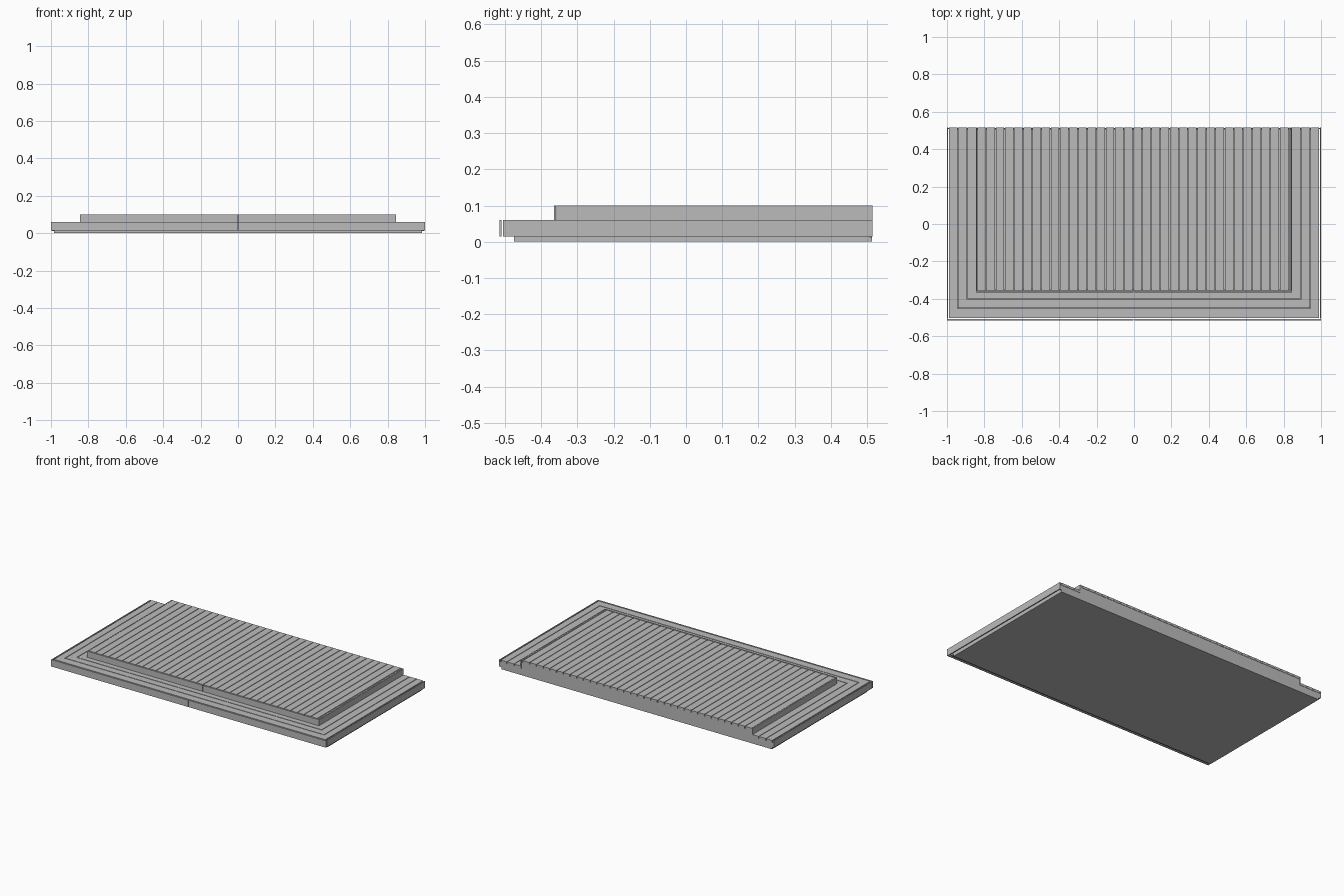
import bpy
import bmesh

old = bpy.data.objects.get("Cube")
if old:
    bpy.data.objects.remove(old, do_unlink=True)

grey = bpy.data.materials.new("deck_grey")
grey.use_nodes = True
GREY = (0.5, 0.5, 0.5, 1)
grey.diffuse_color = GREY
grey.node_tree.nodes["Principled BSDF"].inputs["Base Color"].default_value = GREY


def prism(bm, outline, z0, z1):
    """Extrude a plan outline between two heights."""
    face = bm.faces.new([bm.verts.new((x, y, z0)) for x, y in outline])
    moved = bmesh.ops.extrude_face_region(bm, geom=[face])["geom"]
    verts = [g for g in moved if isinstance(g, bmesh.types.BMVert)]
    bmesh.ops.translate(bm, verts=verts, vec=(0, 0, z1 - z0))


def box(bm, x0, x1, y0, y1, z0, z1):
    prism(bm, [(x0, y0), (x1, y0), (x1, y1), (x0, y1)], z0, z1)


def finish(name, bm):
    bmesh.ops.recalc_face_normals(bm, faces=bm.faces)
    mesh = bpy.data.meshes.new(name)
    bm.to_mesh(mesh)
    bm.free()
    mesh.materials.append(grey)
    bpy.context.collection.objects.link(bpy.data.objects.new(name, mesh))


BACK = 0.515
GAP = 0.004
BOARD = 0.015          # board thickness
LOW, HIGH = 0.06, 0.1  # tops of the two levels

# Base plinth and the two carcass blocks
bm = bmesh.new()
box(bm, -0.985, 0.985, -0.475, BACK - 0.002, 0, 0.015)
finish("base", bm)
bm = bmesh.new()
box(bm, -0.985, 0.985, -0.5, 0.505, 0.015, LOW - BOARD)
finish("lower_frame", bm)
bm = bmesh.new()
box(bm, -0.835, 0.835, -0.352, 0.505, LOW - BOARD, HIGH - BOARD)
finish("upper_frame", bm)

# Lower walkway: three nested mitred boards, open at the back
bm = bmesh.new()
rings = [(0.988, -0.503), (0.941, -0.449), (0.889, -0.4), (0.835, -0.352)]
for (xo, yo), (xi, yi) in zip(rings, rings[1:]):
    xi, yi = xi + GAP, yi - GAP
    for s in (-1, 1):
        prism(bm, [(s * xo, BACK), (s * xo, yo), (s * xi, yi), (s * xi, BACK)],
              LOW - BOARD, LOW)
    prism(bm, [(-xo, yo), (xo, yo), (xi, yi), (-xi, yi)], LOW - BOARD, LOW)
finish("walkway_boards", bm)

# Upper platform boards, the last one cut narrow
bm = bmesh.new()
PITCH, EDGE = 0.049, 0.837
x = -EDGE
while x < EDGE - GAP:
    box(bm, x, min(x + PITCH - GAP, EDGE), -0.355, BACK, HIGH - BOARD, HIGH)
    x += PITCH
finish("platform_boards", bm)


def fascia(name, half, front, side_front, z0, z1):
    """Front boards split at the middle, plus the two side boards."""
    bm = bmesh.new()
    for s in (-1, 1):
        box(bm, s * 0.002, s * half, front, front + 0.006, z0, z1)
        box(bm, s * (half - 0.006), s * half, side_front, BACK, z0, z1)
    finish(name, bm)


fascia("lower_fascia", 1.0, -0.515, -0.505, 0.015, LOW)
fascia("upper_fascia", 0.845, -0.365, -0.358, LOW, HIGH)

# Stepped back panel under the board ends
bm = bmesh.new()
box(bm, -0.994, 0.994, 0.507, 0.513, 0.012, LOW - BOARD)
box(bm, -0.839, 0.839, 0.507, 0.513, LOW - BOARD, HIGH - BOARD)
finish("back_panel", bm)
